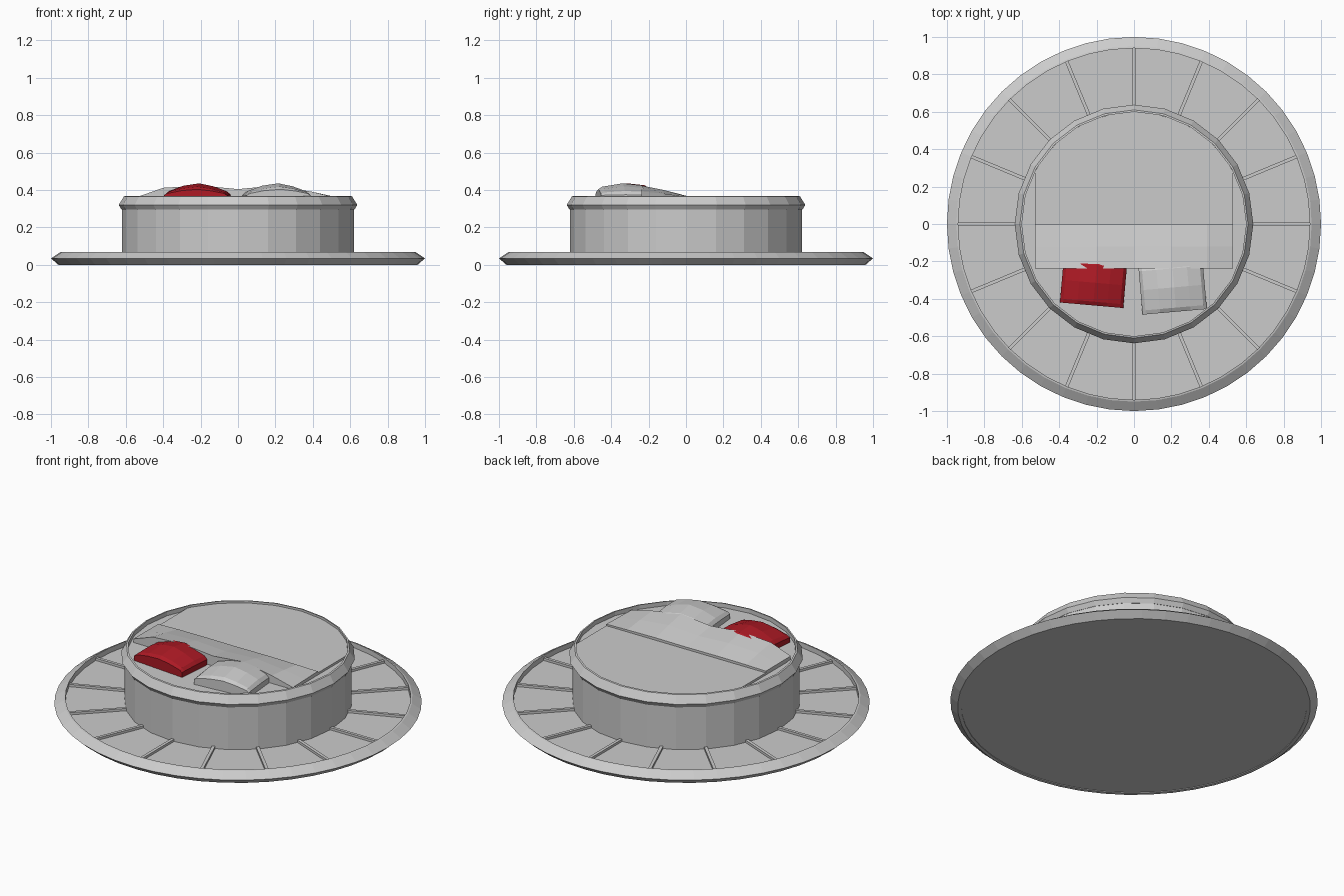
import bpy, bmesh
from math import sin, cos, pi, radians
from mathutils import Matrix

if "Cube" in bpy.data.objects:
    bpy.data.objects.remove(bpy.data.objects["Cube"])


def finish(name, bm):
    bmesh.ops.recalc_face_normals(bm, faces=bm.faces)
    me = bpy.data.meshes.new(name)
    bm.to_mesh(me)
    bm.free()
    ob = bpy.data.objects.new(name, me)
    bpy.context.collection.objects.link(ob)
    return ob


def lathe(name, profile, n, closed=False):
    """Revolve an (r, z) profile; closed makes a ring, open gets end caps."""
    bm = bmesh.new()
    rings = [[bm.verts.new((r * sin(2 * pi * i / n), r * cos(2 * pi * i / n), z))
              for i in range(n)] for r, z in profile]
    pairs = list(zip(rings, rings[1:]))
    if closed:
        pairs.append((rings[-1], rings[0]))
    else:
        bm.faces.new(rings[0])
        bm.faces.new(rings[-1])
    for a, b in pairs:
        for i in range(n):
            j = (i + 1) % n
            bm.faces.new((a[i], a[j], b[j], b[i]))
    return finish(name, bm)


def sheet(name, rows, bottom):
    """Solid with a top made from rows of points and a flat underside."""
    bm = bmesh.new()
    top = [[bm.verts.new(p) for p in row] for row in rows]
    low = [[bm.verts.new((p[0], p[1], bottom)) for p in row] for row in rows]
    for grid in (top, low):
        for a, b in zip(grid, grid[1:]):
            for i in range(len(a) - 1):
                bm.faces.new((a[i], a[i + 1], b[i + 1], b[i]))
    edge = [e for e in bm.edges if e.is_boundary]
    bmesh.ops.bridge_loops(bm, edges=edge)
    return finish(name, bm)


# Round platform with a raised bevelled rim
lathe("platform_floor", [(0.95, 0.004), (0.95, 0.04)], 48)
lathe("platform_rim", [(0.94, 0.0), (0.94, 0.07), (0.95, 0.068),
                       (1.0, 0.035), (0.96, 0.0)], 48, True)

# Radial strips on the platform floor
bm = bmesh.new()
for k in range(16):
    m = (Matrix.Rotation(k * pi / 8, 4, 'Z') @ Matrix.Translation((0.775, 0, 0.043))
         @ Matrix.Diagonal((0.335, 0.018, 0.022, 1)))
    bmesh.ops.create_cube(bm, size=1, matrix=m)
finish("platform_strips", bm)

# Drum, padded rim and mattress
lathe("bed_drum", [(0.62, 0.03), (0.62, 0.31)], 24)
lathe("bed_rim", [(0.6, 0.30), (0.6, 0.368), (0.61, 0.366), (0.638, 0.32),
                  (0.622, 0.295), (0.605, 0.295)], 24, True)
lathe("mattress", [(0.602, 0.30), (0.602, 0.342)], 24)

# Blanket: rounded at the back, straight sides, cut at the fold
bm = bmesh.new()
a0 = 28
outline = [(0.6 * cos(radians(a)), 0.6 * sin(radians(a)))
           for a in [a0 + (180 - 2 * a0) * i / 12 for i in range(13)]]
outline += [(-0.53, -0.2), (0.53, -0.2)]
face = bm.faces.new([bm.verts.new((x, y, 0.335)) for x, y in outline])
ext = bmesh.ops.extrude_face_region(bm, geom=[face])
for v in ext["geom"]:
    if isinstance(v, bmesh.types.BMVert):
        v.co.z = 0.355
finish("blanket", bm)

# Turned-back fold lying over the pillows
xs = [-0.53, -0.4, -0.2, 0.0, 0.2, 0.39, 0.53]
zf = [0.366, 0.412, 0.424, 0.405, 0.424, 0.392, 0.358]
rows = []
for y, t in ((-0.237, 1.0), (-0.12, 0.6), (0.0, 0.08)):
    rows.append([(x, y, 0.365 + (z - 0.365) * t) for x, z in zip(xs, zf)])
sheet("blanket_fold", rows, 0.345)


# Pillows: crowned low-poly cushions
def pillow(name, cx, cy, w, d, turn):
    rows = []
    for v, k in ((-1, 0.55), (-0.85, 0.75), (-0.1, 1.0), (0.6, 0.85), (1, 0.2)):
        rows.append([(u * w / 2, v * d / 2, 0.365 + h * k) for u, h in
                     ((-1, 0.01), (-0.9, 0.03), (-0.45, 0.058), (0.05, 0.071),
                      (0.5, 0.055), (0.9, 0.03), (1, 0.01))])
    ob = sheet(name, rows, 0.34)
    ob.location = (cx, cy, 0)
    ob.rotation_euler.z = radians(turn)
    return ob


red = bpy.data.materials.new("red_fabric")
red.diffuse_color = (0.42, 0.01, 0.018, 1)
red.use_nodes = True
red.node_tree.nodes["Principled BSDF"].inputs["Base Color"].default_value = red.diffuse_color
pillow("pillow_left", -0.215, -0.30, 0.34, 0.27, -5).data.materials.append(red)
pillow("pillow_right", 0.205, -0.325, 0.345, 0.29, 5)
